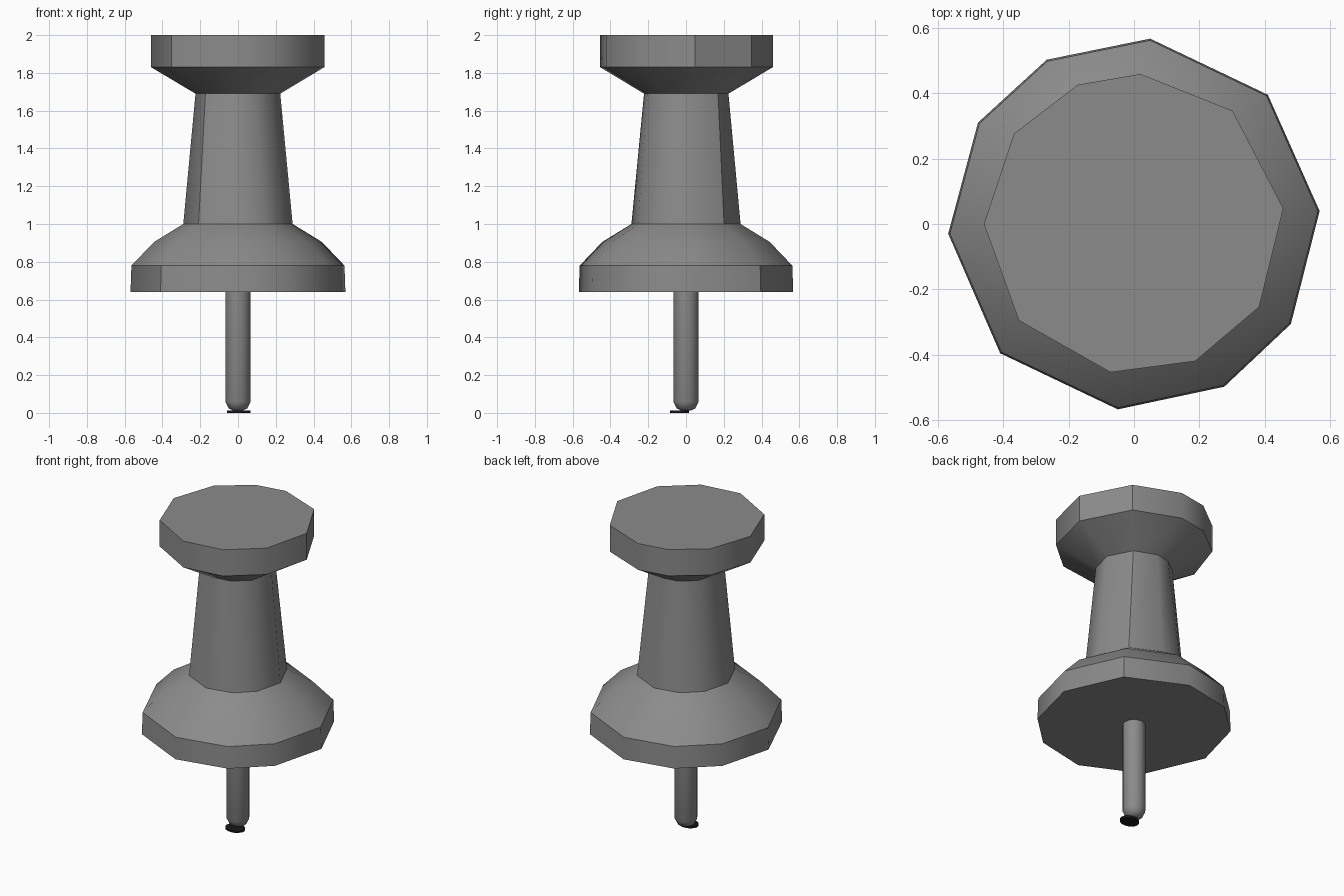
import bpy, bmesh, math

if "Cube" in bpy.data.objects:
    bpy.data.objects.remove(bpy.data.objects["Cube"])

HEAD = [87.5, 112, 143, 180, 220, 261, 294, 326.5, 366, 409]    # uneven ten-sided outlines
SKIRT = [85, 118, 147, 183, 224, 265, 299, 327.5, 364, 404]
ROUND = [i * 22.5 for i in range(16)]


def material(name, v):
    m = bpy.data.materials.new(name)
    m.diffuse_color = (v, v, v, 1)
    m.use_nodes = True
    m.node_tree.nodes["Principled BSDF"].inputs["Base Color"].default_value = m.diffuse_color
    return m


def lathe(name, rings, mat, angle=40, centre=(0, 0), squash=1):
    """Skin rings of (radius, z, angles) from bottom to top and cap both ends."""
    bm = bmesh.new()
    loops = []
    for r, z, angs in rings:
        loops.append([bm.verts.new((centre[0] + r * math.cos(math.radians(a)),
                                    centre[1] + r * squash * math.sin(math.radians(a)), z))
                      for a in angs])
    for lo, hi in zip(loops, loops[1:]):
        n = len(lo)
        for i in range(n):
            j = (i + 1) % n
            bm.faces.new((lo[i], lo[j], hi[j], hi[i]))
    bm.faces.new(loops[0][::-1])
    bm.faces.new(loops[-1])
    me = bpy.data.meshes.new(name)
    bm.to_mesh(me)
    bm.free()
    me.materials.append(mat)
    ob = bpy.data.objects.new(name, me)
    bpy.context.collection.objects.link(ob)
    bpy.ops.object.select_all(action='DESELECT')
    ob.select_set(True)
    bpy.context.view_layer.objects.active = ob
    bpy.ops.object.shade_smooth_by_angle(angle=math.radians(angle))
    return ob


grey = material("mid_grey", 0.26)
dark = material("near_black", 0.01)

# Handle: skirt, tapered neck and flared head in one skin
lathe("handle", [
    (0.57, 0.64, SKIRT), (0.565, 0.78, SKIRT), (0.445, 0.905, SKIRT), (0.29, 1.0, SKIRT),
    (0.225, 1.69, HEAD), (0.46, 1.83, HEAD), (0.46, 2.0, HEAD)], grey)

# Needle with a rounded tip
lathe("needle", [
    (0.025, 0.012, ROUND), (0.05, 0.025, ROUND), (0.067, 0.06, ROUND), (0.067, 0.66, ROUND)], grey, 50)

# Small dark disc under the tip
lathe("tip_disc", [(0.062, 0.0, ROUND), (0.062, 0.012, ROUND)], dark, 40, (0.005, -0.035), 0.8)
